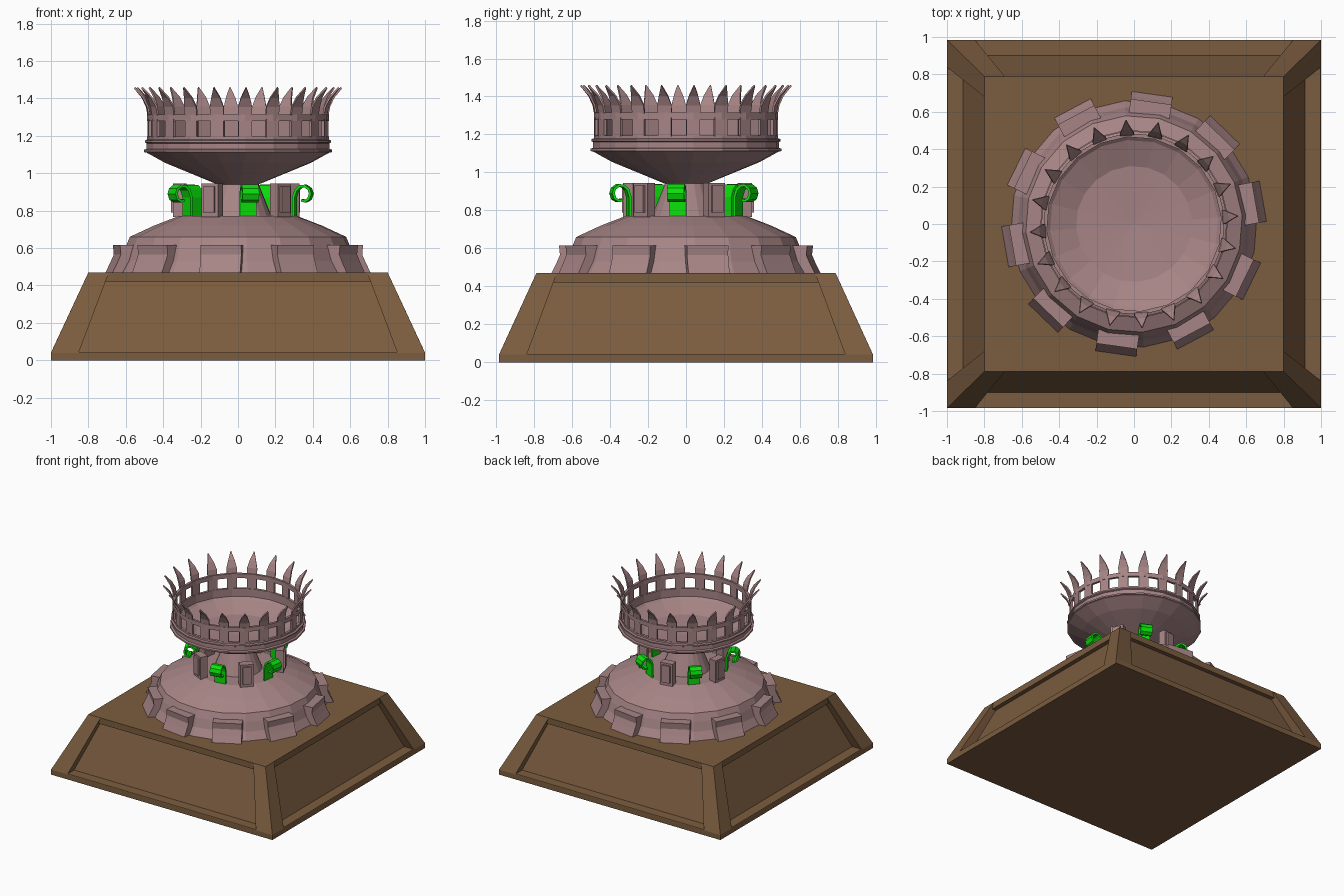
import bpy, bmesh, math
from mathutils import Matrix, Vector

if "Cube" in bpy.data.objects:
    bpy.data.objects.remove(bpy.data.objects["Cube"])


def material(name, rgb):
    m = bpy.data.materials.new(name)
    m.diffuse_color = (*rgb, 1)
    m.use_nodes = True
    m.node_tree.nodes["Principled BSDF"].inputs["Base Color"].default_value = m.diffuse_color
    return m


WOOD = material("brown", (0.198, 0.107, 0.050))
STONE = material("dusty_pink", (0.39, 0.235, 0.24))
GREEN = material("green", (0.003, 0.75, 0.003))


def add(name, verts, faces, mat):
    me = bpy.data.meshes.new(name)
    me.from_pydata([tuple(v) for v in verts], [], faces)
    bm = bmesh.new()
    bm.from_mesh(me)
    bmesh.ops.remove_doubles(bm, verts=bm.verts, dist=1e-5)
    bmesh.ops.recalc_face_normals(bm, faces=bm.faces)
    bm.to_mesh(me)
    bm.free()
    me.materials.append(mat)
    ob = bpy.data.objects.new(name, me)
    bpy.context.collection.objects.link(ob)
    return ob


def lathe(name, prof, closed=False, sides=20, phase=4.5):
    """Revolve (r, z) points around z."""
    n = len(prof)
    verts, faces = [], []
    for i in range(sides):
        a = math.radians(phase + 360 * i / sides)
        verts += [(r * math.cos(a), r * math.sin(a), z) for r, z in prof]
    for i in range(sides):
        j = (i + 1) % sides
        for k in range(n if closed else n - 1):
            l = (k + 1) % n
            f = [i * n + k, j * n + k, j * n + l, i * n + l]
            if prof[k][0] == 0:
                f = [f[0], f[2], f[3]]
            elif prof[l][0] == 0:
                f = f[:3]
            faces.append(f)
    return add(name, verts, faces, STONE)


def around(name, parts, angles, mat):
    """Copy extruded profiles [(points, width)] to each angle; r points outwards."""
    verts, faces = [], []
    for deg in angles:
        rot = Matrix.Rotation(math.radians(deg), 4, 'Z')
        for pts, w in parts:
            b, n = len(verts), len(pts)
            for s in (-1, 1):
                verts += [rot @ Vector((r, s * w / 2, z)) for r, z in pts]
            faces += [[b + k, b + (k + 1) % n, b + n + (k + 1) % n, b + n + k] for k in range(n)]
            faces += [list(range(b, b + n)), list(range(b + n, b + 2 * n))]
    return add(name, verts, faces, mat)


def rect(r0, r1, z0, z1):
    return [(r0, z0), (r1, z0), (r1, z1), (r0, z1)]


# plinth: sloped square block, each side a sunk panel under an upright top rail
Z0, Z1 = 0.04, 0.47
half = lambda z: 0.85 - 0.16 * (z - 0.045) / (Z1 - 0.045)
# rows of (half width, y, z), one left and one right point each
rows = [(1, -1, 0), (1, -1, Z0), (.8, -.8, Z1), (half(.045), -.998, .045), (half(Z1), -.8, Z1),
        (half(.42), -.8, .42), (half(.42), -.765, .42), (half(.045), -.915, .045)]
FOOT, OUT, TOP, SILL, LIP, RAIL, PTOP, PBOT = range(8)
verts, faces, top = [], [], []
for q in range(4):
    b = len(verts)
    rot = Matrix.Rotation(q * math.pi / 2, 4, 'Z')
    verts += [rot @ Vector((s * x, y, z)) for x, y, z in rows for s in (-1, 1)]
    L = lambda k: b + 2 * k
    for lo, hi in ((FOOT, OUT), (OUT, SILL), (LIP, RAIL), (RAIL, PTOP), (PTOP, PBOT), (PBOT, SILL)):
        faces.append([L(lo), L(lo) + 1, L(hi) + 1, L(hi)])
    for s in (0, 1):
        faces.append([L(k) + s for k in (OUT, SILL, LIP, TOP)])
        faces.append([L(k) + s for k in (SILL, PBOT, PTOP, RAIL, LIP)])
    top += [L(TOP), L(LIP), L(LIP) + 1]
faces += [top, [q * 16 for q in range(4)]]
add("plinth", [(v[0], v[1] * 0.985, v[2]) for v in verts], faces, WOOD)

# domed foot and conical neck
lathe("domed_foot", [(0, .47), (.66, .47), (.625, .53), (.605, .60), (.58, .66), (.45, .72), (.32, .77),
                     (.18, .77), (.11, .945), (0, .945)])

# ten flared blocks around the foot
around("foot_blocks", [([(.56, .47), (.70, .47), (.675, .52), (.655, .565), (.66, .615), (.56, .615)], .22)],
       [10 + 36 * k for k in range(10)], STONE)

# neck pillars with a raised front panel
around("neck_pillars", [(rect(.285, .345, .765, .945), .10), (rect(.34, .358, .79, .93), .065)],
       [-44 + 72 * k for k in range(5)], STONE)

# green scrolls, a curled strip with thickness
path = [(.305, .765), (.305, .87), (.318, .91), (.34, .93), (.365, .932), (.388, .915), (.396, .89),
        (.386, .862), (.365, .85), (.347, .855)]
left, right = [], []
for i, p in enumerate(path):
    a, c = path[max(i - 1, 0)], path[min(i + 1, len(path) - 1)]
    t = Vector((c[0] - a[0], c[1] - a[1])).normalized() * 0.007
    left.append((p[0] - t.y, p[1] + t.x))
    right.append((p[0] + t.y, p[1] - t.x))
around("scrolls", [(left + right[::-1], .09)], [-8 + 72 * k for k in range(5)], GREEN)

# bowl with moulded rim
lathe("bowl", [(0, .94), (.11, .94), (.39, 1.055), (.49, 1.11), (.505, 1.113), (.505, 1.125), (.49, 1.13),
               (.49, 1.16), (.50, 1.165), (.50, 1.175), (.487, 1.18), (.487, 1.195), (.467, 1.195),
               (.467, 1.13), (.45, 1.115), (.31, 1.055), (0, 1.035)])

# crown: open windows between posts, top band, flared spikes
crown = [4.5 + 18 * k for k in range(20)]
around("crown_posts", [(rect(.467, .483, 1.19, 1.29), .072)], crown, STONE)
lathe("crown_band", [(.487, 1.28), (.487, 1.315), (.467, 1.315), (.467, 1.28)], closed=True)

spike = [(.478, 1.31, .037), (.486, 1.355, .038), (.510, 1.405, .024), (.555, 1.458, .002)]
verts, faces = [], []
for deg in crown:
    rot = Matrix.Rotation(math.radians(deg), 4, 'Z')
    b = len(verts)
    for r, z, h in spike:
        verts += [rot @ Vector((r, -h, z)), rot @ Vector((r, h, z))]
    faces += [[b + 2 * k, b + 2 * k + 1, b + 2 * k + 3, b + 2 * k + 2] for k in range(3)]
spikes = add("crown_spikes", verts, faces, STONE)
mod = spikes.modifiers.new("thickness", 'SOLIDIFY')
mod.thickness = 0.01
mod.offset = 0
